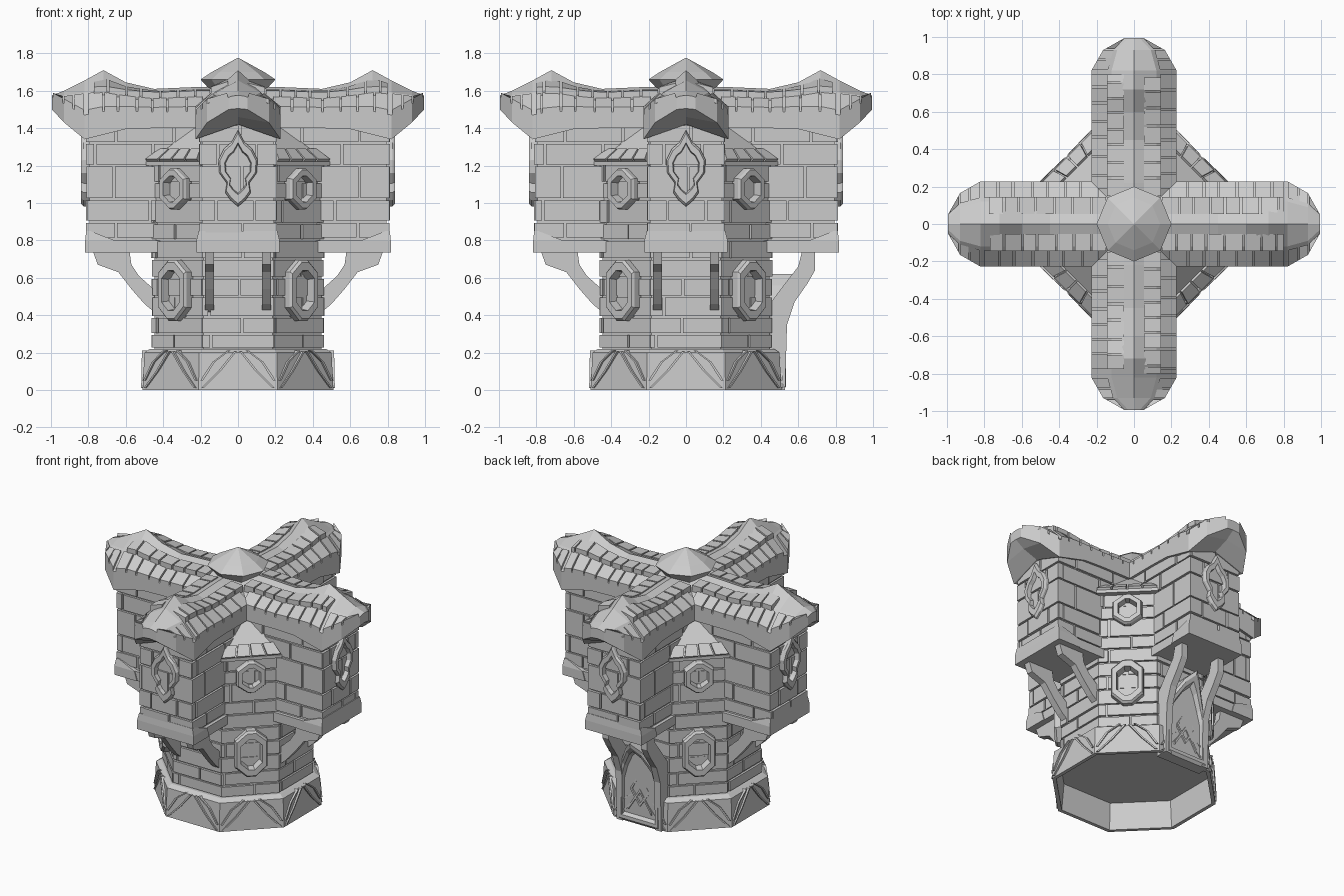
import bpy, bmesh, math, random
from mathutils import Vector

if "Cube" in bpy.data.objects:
    bpy.data.objects.remove(bpy.data.objects["Cube"])

random.seed(4)
PARTS = {}
QUARTERS = [k * math.pi / 2 for k in range(4)]
DIAGONALS = [a + math.pi / 4 for a in QUARTERS]
BACK = math.pi / 2


def part(name):
    return PARTS.setdefault(name, bmesh.new())


def W(a, s, n, z):
    """Local wall frame: s sideways, n outward at angle a, z up."""
    return Vector((n * math.cos(a) - s * math.sin(a), n * math.sin(a) + s * math.cos(a), z))


def loft(bm, rings, cap0=True, cap1=True):
    vs = [[bm.verts.new(p) for p in r] for r in rings]
    for r0, r1 in zip(vs, vs[1:]):
        for i in range(len(r0)):
            j = (i + 1) % len(r0)
            bm.faces.new((r0[i], r0[j], r1[j], r1[i]))
    if cap0:
        bm.faces.new(vs[0])
    if cap1:
        bm.faces.new(vs[-1])


def box(bm, a, s0, s1, n0, n1, z0, z1):
    loft(bm, [[W(a, s, n, z) for s, n in ((s0, n0), (s1, n0), (s1, n1), (s0, n1))] for z in (z0, z1)])


def octagon(apothem, z):
    r = apothem / math.cos(math.pi / 8)
    return [W((i + .5) * math.pi / 4, 0, r, z) for i in range(8)]


def courses(bm, a, s0, s1, n, rows, shift=0.0):
    """Staggered bricks on one flat wall; n is the outer face distance."""
    g = .006
    for i, (z0, z1) in enumerate(zip(rows, rows[1:])):
        count = max(1, round((s1 - s0) / .26))
        step = (s1 - s0) / count
        off = step * ((.5 if (i + shift) % 2 else .12) + random.uniform(-.08, .08))
        cuts = [s0] + [s0 + off + k * step for k in range(count)] + [s1]
        for c0, c1 in zip(cuts, cuts[1:]):
            d = random.uniform(-.004, .004)
            box(bm, a, c0 + (g if c0 > s0 else 0), c1 - (g if c1 < s1 else 0), n - .04, n + d, z0 + g, z1 - g)


def opening(bm, a, outline, zc, inner, back, front, pane, bend=lambda z: 0):
    """Raised frame with a recessed panel."""
    def ring(f, n, b=1):
        return [W(a, s * f, n + b * bend(zc + z * f), zc + z * f) for s, z in outline]
    loft(bm, [ring(1, back, 0), ring(1, front - .015), ring(.92, front), ring(inner + .06, front), ring(inner, pane)])


def mirrored(half):
    """Outline from right-hand points, top to bottom; centre points are not doubled."""
    return half + [(-s, z) for s, z in reversed(half) if s > 0]


# Hollow octagonal plinth with leaf-shaped ribs
base = part("plinth")
loft(base, [octagon(.47, .19), octagon(.485, .0), octagon(.51, 0), octagon(.5, .2), octagon(.47, .22)])
for k in range(8):
    a = k * math.pi / 4
    for m in (-1, 1):
        for path in ([(.19, .01), (.10, .10), (.015, .205)], [(.05, .21), (.13, .15), (.195, .05)]):
            loft(base, [[W(a, m * (s + e), n - .02 * z, z) for e, n in
                         ((-.007, .49), (.007, .49), (.007, .518), (-.007, .518))] for s, z in path])

# Octagonal tower: core and brick faces
loft(part("tower_core"), [octagon(.447, .19), octagon(.447, 1.22)])
low = [.22, .30, .39, .50, .60, .70, .80]
for k in range(8):
    rows = low + [.89, 1.02, 1.11, 1.21] if k % 2 else low
    courses(part("tower_bricks"), k * math.pi / 4, -.189, .189, .46, rows, k)

# Four overhanging wings
wall_rows = [.81, .90, 1.02, 1.20, 1.32, 1.42]
for a in QUARTERS:
    box(part("wing_core"), a, -.193, .193, 0, .795, .74, 1.45)
    bricks = part("wing_bricks")
    courses(bricks, a, -.205, .205, .81, wall_rows)
    for m in (-1, 1):
        # side walls: the sideways axis of the turned frame runs along the wing
        side = a + m * math.pi / 2
        lo, hi = sorted((-m * .19, -m * .808))
        courses(bricks, side, lo, hi, .205, wall_rows, 1)
    trim = part("wing_floor_trim")
    box(trim, a, -.216, .216, .15, .81, .735, .80)
    loft(trim, [[W(a, s, n, z) for s, n in ((-w, n0), (w, n0), (w, n1), (-w, n1))]
                for w, n0, n1, z in ((.222, .64, .817, .735), (.222, .66, .817, .80), (.21, .79, .812, .85))])

# Curved braces; the rear pair forms the sides of the porch
brace = [(.44, .41), (.50, .46), (.57, .54), (.64, .63), (.75, .67), (.775, .74),
         (.58, .74), (.57, .67), (.53, .61), (.44, .53)]
porch = [(.44, 0), (.53, 0), (.54, .35), (.58, .47), (.65, .57), (.69, .64), (.69, .74),
         (.62, .74), (.60, .66), (.53, .57), (.44, .45)]
for a in QUARTERS:
    for s in (-.152, .152):
        shape = porch if a == BACK else brace
        loft(part("wing_braces"), [[W(a, s + e, n, z) for n, z in shape] for e in (-.024, .024)])

# Rear door with pointed arch leaning outward
arch = mirrored([(0, .38), (.06, .32), (.13, .20), (.165, .08), (.165, -.24)])
lean = lambda z: 1.6 * max(0, z - .35) ** 2
opening(part("door"), BACK, arch, .24, .76, .44, .535, .51, lean)
for m in (-1, 1):
    for p, q in (((0, .14), (.07, .24)), ((.07, .24), (0, .36)), ((0, .24), (.09, .10))):
        loft(part("door_relief"), [[W(BACK, m * s, n + lean(z + e), z + e) for e, n in
             ((-.012, .5), (.012, .5), (.012, .522), (-.012, .522))] for s, z in (p, q)])

# Windows
leaf = mirrored([(0, .21), (.035, .145), (.075, .11), (.105, .05), (.10, -.02),
                 (.06, -.075), (.068, -.125), (.04, -.165), (0, -.20)])
for a in QUARTERS:
    opening(part("wing_windows"), a, leaf, 1.18, .62, .79, .84, .80)
tall = mirrored([(.03, .165), (.105, .10), (.105, -.09), (.03, -.16)])
small = mirrored([(.02, .11), (.095, .055), (.095, -.055), (.02, -.11)])
for a in DIAGONALS:
    opening(part("lower_windows"), a, tall, .53, .6, .44, .51, .455)
    opening(part("upper_windows"), a, small, 1.075, .58, .44, .505, .455)

# Small roofs filling the corners between wings
for a in DIAGONALS:
    bm = part("corner_roofs")
    box(bm, a, -.2, .2, .28, .495, 1.2, 1.222)
    loft(bm, [[W(a, -.2, .485, 1.22), W(a, .2, .485, 1.22), W(a, .2, .25, 1.22), W(a, -.2, .25, 1.22)],
              [W(a, -.02, .30, 1.41), W(a, .02, .30, 1.41), W(a, .02, .25, 1.41), W(a, -.02, .25, 1.41)]])
    for i in range(4):
        s0, s1 = -.196 + i * .1, -.108 + i * .1
        loft(bm, [[W(a, s0 * f, n, z), W(a, s1 * f, n, z), W(a, s1 * f, n - .03, z - .03), W(a, s0 * f, n - .03, z - .03)]
                  for f, n, z in ((1, .505, 1.235), (.8, .44, 1.29))])

# Wing roofs. Columns: distance out, half width, eave underside, eave top,
# mid half width, mid height, ridge height, soffit height
ROOF = [(0, .228, 1.40, 1.49, .12, 1.575, 1.62, 1.42),
        (.22, .228, 1.40, 1.49, .12, 1.575, 1.62, 1.42),
        (.45, .228, 1.40, 1.485, .12, 1.565, 1.61, 1.42),
        (.60, .228, 1.395, 1.49, .12, 1.58, 1.645, 1.42),
        (.72, .228, 1.365, 1.49, .12, 1.60, 1.71, 1.42),
        (.82, .228, 1.34, 1.47, .12, 1.59, 1.655, 1.42),
        (.93, .165, 1.43, 1.53, .09, 1.575, 1.60, 1.46),
        (.995, .05, 1.50, 1.565, .03, 1.572, 1.575, 1.505)]


def section(u):
    for p, q in zip(ROOF, ROOF[1:]):
        if u <= q[0]:
            t = (u - p[0]) / (q[0] - p[0])
            return [x + (y - x) * t for x, y in zip(p, q)]
    return ROOF[-1]


def tile(bm, a, m, u0, u1, row):
    def edge(u):
        _, w, lo, up, mw, mz, rz, _ = section(u)
        if row == 0:
            (s0, z0), (s1, z1) = (w, up), (mw + .02, mz - .012)
        else:
            (s0, z0), (s1, z1) = (mw + .025, mz), (mw * .45, mz + (rz - mz) * .55)
        return [W(a, m * s0, u, z0 - .02), W(a, m * s1, u, z1 - .02),
                W(a, m * s1, u, z1 + .008), W(a, m * s0, u, z0 + .026)]
    loft(bm, [edge(u0), edge(u1)])


for a in QUARTERS:
    loft(part("wing_roofs"), [[W(a, s, u, z) for s, z in
         ((-w, lo), (-w, up), (-mw, mz), (0, rz), (mw, mz), (w, up), (w, lo), (0, so))]
        for u, w, lo, up, mw, mz, rz, so in ROOF])
    for m in (-1, 1):
        for row in (0, 1):
            u = .19 if row == 0 else .15
            while u < .78:
                v = min(u + random.uniform(.075, .105), .81)
                tile(part("roof_tiles"), a, m, u, v - .01, row)
                u = v
        # shingles wrapping the rounded hood end
        for u0, u1 in ((.825, .875), (.885, .93), (.937, .99)):
            tile(part("roof_tiles"), a, m, u0, u1, 0)

# Central pyramid cap
ring = lambda r, z: [W(i * math.pi / 4, 0, r, z) for i in range(8)]
loft(part("centre_cap"), [ring(.10, 1.55), ring(.20, 1.66), ring(.14, 1.70), ring(.004, 1.775)])

# Turn every part into a flat-shaded object
for name, bm in PARTS.items():
    bmesh.ops.recalc_face_normals(bm, faces=bm.faces[:])
    mesh = bpy.data.meshes.new(name)
    bm.to_mesh(mesh)
    bm.free()
    bpy.context.collection.objects.link(bpy.data.objects.new(name, mesh))
